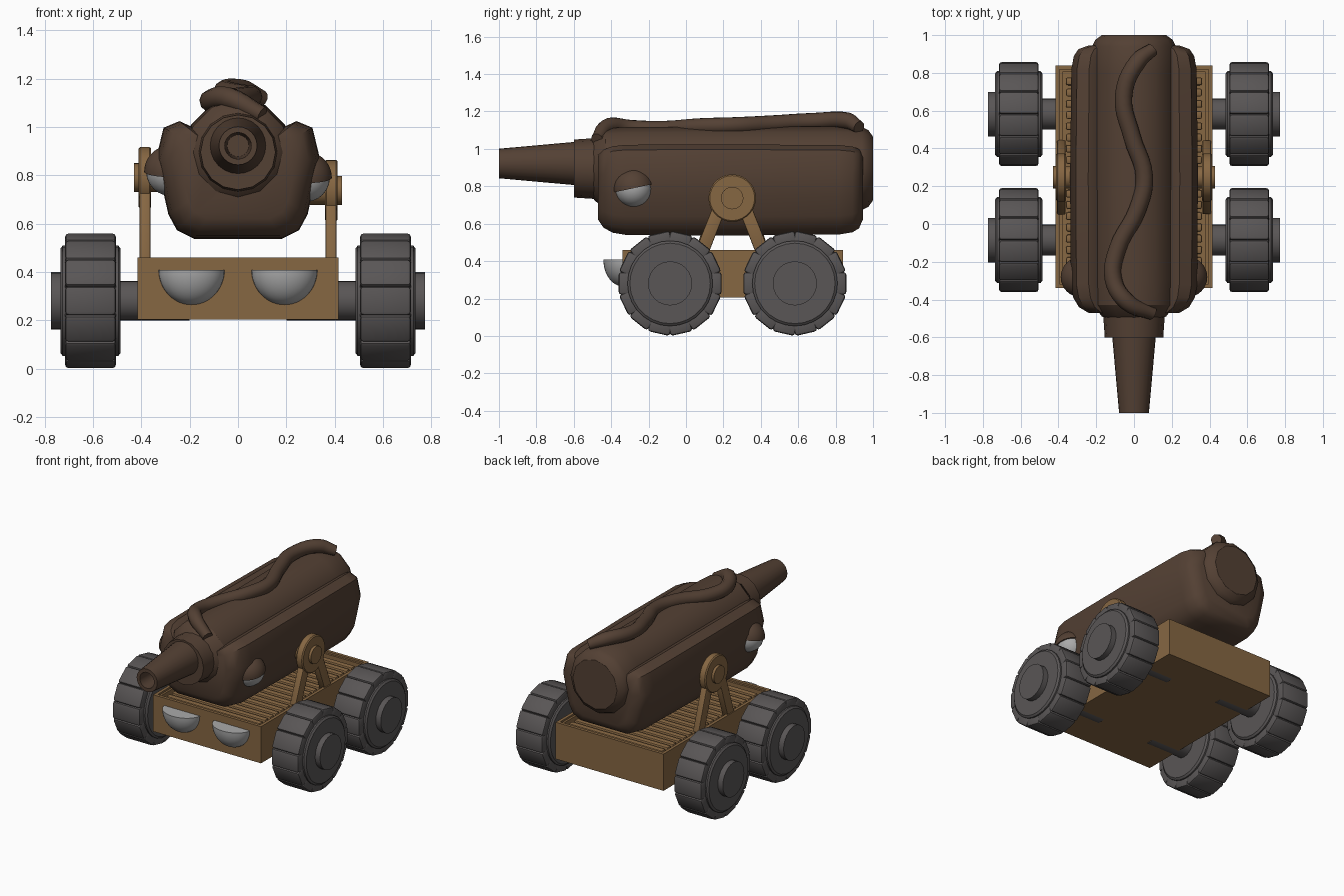
import bpy, bmesh
from math import sin, cos, pi, radians, atan2, hypot
from mathutils import Matrix, Vector

old = bpy.data.objects.get("Cube")
if old:
    bpy.data.objects.remove(old)


def material(name, rgb):
    m = bpy.data.materials.new(name)
    m.use_nodes = True
    m.diffuse_color = (*rgb, 1)
    m.node_tree.nodes["Principled BSDF"].inputs["Base Color"].default_value = (*rgb, 1)
    return m


BROWN = material("dark_brown", (0.088, 0.052, 0.034))
WOOD = material("wood", (0.24, 0.135, 0.055))
RUBBER = material("dark_grey", (0.1, 0.092, 0.092))
PALE = material("pale_grey", (0.4, 0.4, 0.4))


def finish(bm, name, mat, angle=32):
    bmesh.ops.remove_doubles(bm, verts=bm.verts, dist=0.0001)
    bmesh.ops.recalc_face_normals(bm, faces=bm.faces)
    mesh = bpy.data.meshes.new(name)
    bm.to_mesh(mesh)
    bm.free()
    mesh.materials.append(mat)
    ob = bpy.data.objects.new(name, mesh)
    bpy.context.collection.objects.link(ob)
    bpy.ops.object.select_all(action='DESELECT')
    ob.select_set(True)
    bpy.context.view_layer.objects.active = ob
    bpy.ops.object.shade_smooth_by_angle(angle=radians(angle))
    return ob


def loft(bm, rings):
    """Skin closed rings of points and cap both ends."""
    rows = [[bm.verts.new(p) for p in ring] for ring in rings]
    n = len(rows[0])
    for a, b in zip(rows, rows[1:]):
        for i in range(n):
            j = (i + 1) % n
            bm.faces.new((a[i], a[j], b[j], b[i]))
    bm.faces.new(rows[0])
    bm.faces.new(rows[-1])


def lathe(name, profile, loc, mat, axis='Y', seg=24):
    """Turn (distance along axis, radius) pairs around an axis."""
    def point(t, r, i):
        c, s = r * cos(2 * pi * i / seg), r * sin(2 * pi * i / seg)
        p = {'X': (t, c, s), 'Y': (c, t, s), 'Z': (c, s, t)}[axis]
        return Vector(p) + Vector(loc)
    bm = bmesh.new()
    loft(bm, [[point(t, max(r, 0.001), i) for i in range(seg)] for t, r in profile])
    return finish(bm, name, mat)


def add_box(bm, size, matrix, bevel=0.0):
    verts = bmesh.ops.create_cube(bm, size=1, matrix=Matrix.Diagonal((*size, 1)))['verts']
    if bevel:
        edges = list({e for v in verts for e in v.link_edges})
        faces = bmesh.ops.bevel(bm, geom=edges, offset=bevel, segments=2,
                                affect='EDGES', profile=0.5)['faces']
        verts = list({v for f in faces for v in f.verts})
    bmesh.ops.transform(bm, matrix=matrix, verts=verts)


def ball(radius, start, end, steps=12):
    """Arc of a ball as a lathe profile, from angle start to end."""
    angles = [radians(start + (end - start) * i / steps) for i in range(steps + 1)]
    return [(radius * sin(a), radius * cos(a)) for a in angles]


# Chassis: a tray with a sunken top
bm = bmesh.new()
add_box(bm, (0.83, 1.18, 0.255), Matrix.Translation((0, 0.25, 0.332)))
top = [f for f in bm.faces if f.normal.z > 0.9]
for inset, drop in ((0.03, 0.012), (0.02, 0.045)):
    bmesh.ops.inset_region(bm, faces=top, thickness=inset)
    top = [max(bm.faces, key=lambda f: (f.normal.z > 0.9) * (1 - f.calc_center_median().xy.length + 0.25
                                                            if len(f.verts) == 4 and f in top else 0))]
    lowered = bmesh.ops.extrude_face_region(bm, geom=top)
    bmesh.ops.delete(bm, geom=top, context='FACES_ONLY')
    top = [g for g in lowered['geom'] if isinstance(g, bmesh.types.BMFace)]
    bmesh.ops.translate(bm, verts=top[0].verts, vec=(0, 0, -drop))
finish(bm, "chassis", WOOD)

# Deck slats across the tray
bm = bmesh.new()
for i in range(18):
    add_box(bm, (0.72, 0.042, 0.045), Matrix.Translation((0, -0.256 + i * 0.0595, 0.42)), 0.01)
finish(bm, "deck_slats", WOOD)

# Wheels, hubs, treads and axles
for s, side in ((1, "left"), (-1, "right")):
    for y, end in ((-0.085, "front"), (0.582, "rear")):
        label = side + "_" + end
        at = (0, y, 0.281)
        lathe(label + "_axle", [(s * 0.2, 0.082), (s * 0.5, 0.082)], at, RUBBER, 'X')
        lathe(label + "_wheel", [(s * 0.485, 0.215), (s * 0.495, 0.228),
                                 (s * 0.725, 0.228), (s * 0.735, 0.215)], at, RUBBER, 'X', 28)
        lathe(label + "_hub", [(s * 0.7, 0.118), (s * 0.773, 0.118)], at, RUBBER, 'X')
        bm = bmesh.new()
        for i in range(14):
            turn = Matrix.Rotation(2 * pi * (i + 0.5) / 14, 4, 'X')
            add_box(bm, (0.21, 0.12, 0.09),
                    Matrix.Translation((s * 0.61, y, 0.281)) @ turn @ Matrix.Translation((0, 0, 0.23)), 0.014)
        finish(bm, label + "_tread", RUBBER)

    # Half-round lamp on the chassis front
    lamp = lathe(side + "_lamp", ball(0.137, -90, 0), (0, 0, 0), PALE, 'Z', 32)
    lamp.scale = (1, 0.78, 1.05)
    lamp.location = (s * 0.192, -0.335, 0.408)

    # Eye with a heavy upper lid
    eye = (s * 0.28, -0.28, 0.79 if s > 0 else 0.815)
    lathe(side + "_eye", ball(0.1, -90, 90), eye, PALE, 'Z', 32)
    lid = lathe(side + "_eyelid", ball(0.108, 0, 90), (0, 0, 0), BROWN, 'Z', 32)
    lid.location = eye
    lid.rotation_euler = (radians(12), 0, 0)

    # Trunnion mount: disc, pin and two legs
    z = 0.737 if s > 0 else 0.79
    mount = (0, 0.247, z)
    lathe(side + "_mount_disc", [(s * 0.36, 0.122), (s * 0.367, 0.127),
                                 (s * 0.405, 0.127), (s * 0.412, 0.12)], mount, WOOD, 'X', 28)
    lathe(side + "_mount_pin", [(s * 0.25, 0.06), (s * 0.43, 0.06)], mount, WOOD, 'X')
    bm = bmesh.new()
    for d in (-1, 1):
        a, b = Vector((0.247 + d * 0.06, z - 0.03)), Vector((0.247 + d * 0.165, 0.44))
        mid, way = (a + b) / 2, a - b
        add_box(bm, (0.045, 0.07, hypot(*way)), Matrix.Translation((s * 0.385, *mid))
                @ Matrix.Rotation(-atan2(way.x, way.y), 4, 'X'), 0.006)
    finish(bm, side + "_mount_legs", WOOD)

# Trough-shaped cradle with two raised shoulders
half = [(0.18, 0.54), (0.25, 0.575), (0.285, 0.64), (0.31, 0.75), (0.335, 0.87),
        (0.305, 0.995), (0.24, 1.022), (0.18, 0.995), (0.14, 0.93)]
outline = half + [(-x, z) for x, z in reversed(half)]
shrink = [(-0.47, 0.72), (-0.44, 0.87), (-0.39, 0.96), (-0.32, 1), (0.25, 1.01),
          (0.82, 0.99), (0.89, 0.95), (0.925, 0.88), (0.945, 0.72)]
bm = bmesh.new()
loft(bm, [[(x * k, y, 0.83 + (z - 0.83) * k) for x, z in outline] for y, k in shrink])
finish(bm, "cradle", BROWN, 40)

# Drum, collar and hollow barrel
lathe("drum", [(-0.51, 0.13), (-0.49, 0.17), (-0.43, 0.215), (-0.3, 0.222), (0.8, 0.225),
               (0.94, 0.222), (0.975, 0.205), (1.0, 0.17)], (0, 0, 0.895), BROWN, seg=12)
lathe("collar", [(-0.45, 0.165), (-0.6, 0.155)], (0, 0, 0.895), BROWN, seg=16)
lathe("barrel", [(-0.72, 0.0), (-0.72, 0.045), (-1.0, 0.055), (-1.0, 0.079), (-0.6, 0.115),
                 (-0.55, 0.118)], (0, 0, 0.922), BROWN)

# Wavy root along the top
path = [(0.1, 0.925, 1.115), (0.02, 0.86, 1.15), (-0.055, 0.68, 1.148), (-0.01, 0.46, 1.135),
        (0.055, 0.25, 1.125), (0.02, 0.08, 1.12), (-0.09, -0.14, 1.105),
        (-0.11, -0.29, 1.11), (-0.04, -0.41, 1.12), (0.1, -0.475, 1.05)]
curve = bpy.data.curves.new("top_root", 'CURVE')
curve.dimensions = '3D'
curve.bevel_depth = 0.046
curve.bevel_resolution = 3
curve.resolution_u = 5
curve.use_fill_caps = True
spline = curve.splines.new('BEZIER')
spline.bezier_points.add(len(path) - 1)
for i, (bp, co) in enumerate(zip(spline.bezier_points, path)):
    bp.co = co
    bp.handle_left_type = bp.handle_right_type = 'AUTO'
    bp.radius = 0.75 if i in (0, len(path) - 1) else 1
curve.materials.append(BROWN)
bpy.context.collection.objects.link(bpy.data.objects.new("top_root", curve))
